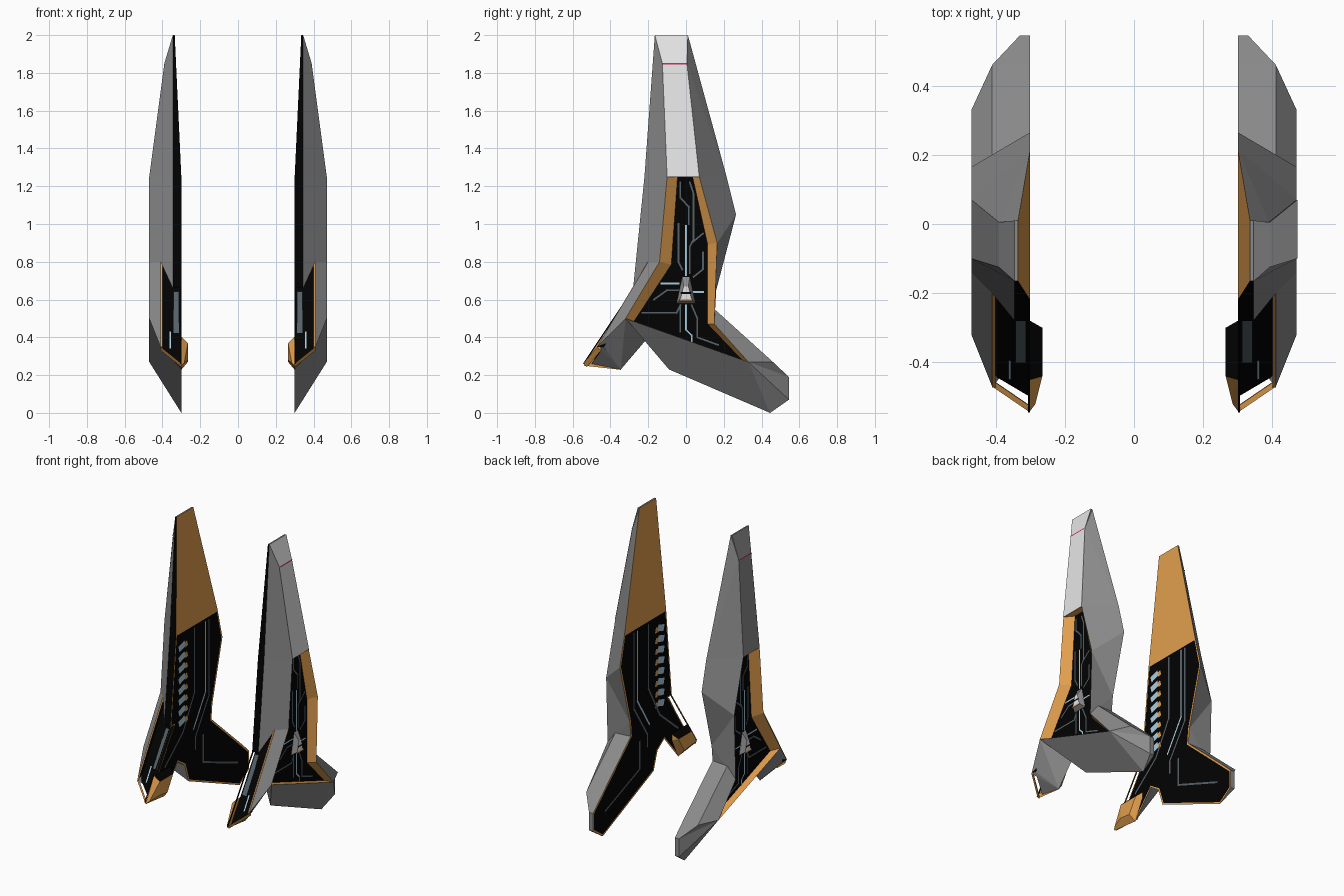
import bpy, bmesh, math
from mathutils import Vector

if "Cube" in bpy.data.objects:
    bpy.data.objects.remove(bpy.data.objects["Cube"])

COLOURS = {
    "mid_grey": (0.26, 0.26, 0.26), "light_grey": (0.78, 0.78, 0.78),
    "bronze": (0.75, 0.34, 0.075), "black": (0.0006, 0.0006, 0.0006),
    "pale_blue": (0.40, 0.62, 0.75), "dim_blue": (0.09, 0.12, 0.14),
    "pink": (0.60, 0.02, 0.09),
}
MATS = []
for n, c in COLOURS.items():
    m = bpy.data.materials.new(n)
    m.diffuse_color = (*c, 1)
    m.use_nodes = True
    m.node_tree.nodes["Principled BSDF"].inputs["Base Color"].default_value = m.diffuse_color
    MATS.append(m)
GREY, LIGHT, BRONZE, BLACK, BLUE, DIM, PINK = range(7)


def finish(name, bm, mirror=True):
    """Turn a bmesh into an object, mirrored across x = 0 unless told not to."""
    me = bpy.data.meshes.new(name)
    bm.to_mesh(me)
    bm.free()
    for m in MATS:
        me.materials.append(m)
    ob = bpy.data.objects.new(name, me)
    bpy.context.collection.objects.link(ob)
    if mirror:
        mod = ob.modifiers.new("mirror", 'MIRROR')
        mod.use_mirror_merge = False
    return ob


def hull(name, pts, rule):
    bm = bmesh.new()
    for p in pts:
        bm.verts.new(p)
    bmesh.ops.convex_hull(bm, input=bm.verts)
    bmesh.ops.recalc_face_normals(bm, faces=bm.faces)
    bm.normal_update()
    for f in bm.faces:
        f.material_index = rule(f)
    return finish(name, bm)


def bar(name, p, q, offsets, rule):
    """Thin straight bar: both end points repeated at each offset."""
    return hull(name, [Vector(e) + Vector(o) for e in (p, q) for o in offsets], rule)


def strips(name, x, side, paths, width=0.012):
    """Thin flat plates following (y, z) paths on a plane of constant x."""
    bm = bmesh.new()
    for mat, path, *w in paths:
        for p, q in zip(path, path[1:]):
            p, q = Vector(p), Vector(q)
            d = (q - p).normalized() * (w[0] if w else width) / 2
            n = Vector((-d.y, d.x))
            e = d if not w else d * 0
            quad = [p - e + n, p - e - n, q + e - n, q + e + n]
            if side < 0:
                quad.reverse()
            f = bm.faces.new([bm.verts.new((x + side * 0.003, v.x, v.y)) for v in quad])
            f.material_index = mat
    return finish(name, bm)


def plate(name, mat, pts, off, mirror=True):
    b = bmesh.new()
    f = b.faces.new([b.verts.new(Vector(p) + off) for p in pts])
    f.material_index = mat
    finish(name, b, mirror)


# Fin body: named corners of one half
V = {
    # front edge, inner and outer side
    "a0": (.335, -.165, 2), "a1": (.30, -.22, 1.25), "a2": (.30, -.28, .66),
    "b0": (.345, -.165, 2), "b1": (.345, -.22, 1.25), "b2": (.345, -.28, .66),
    # outer rim
    "c0": (.39, -.125, 1.85), "c1": (.47, -.10, 1.25), "c2": (.47, -.14, .80),
    "c3": (.47, -.32, .50), "d0": (.39, .005, 1.85), "d1": (.47, .07, 1.25),
    "d2": (.47, .165, .90), "d3": (.47, .15, .47), "d4": (.47, .33, .27),
    # back edge
    "g0": (.345, .01, 2), "e0": (.335, .01, 2), "e1": (.30, .215, 1.25),
    "e2": (.30, .265, 1.05), "e3": (.30, .16, .65), "e4": (.30, .15, .55),
    # back leg
    "m1": (.41, .15, .55), "m2": (.41, .46, .27), "f1": (.30, .46, .27),
    "f2": (.30, .545, .19), "f3": (.30, .545, .07), "k1": (.33, .545, .19),
    "k2": (.33, .545, .07), "g": (.30, .445, 0), "h": (.30, -.09, .23),
    "h2": (.30, -.13, .35), "h3": (.30, -.20, .40),
    # front arm, with its set-back front face (q, s)
    "n1": (.41, -.20, .80), "n2": (.41, -.47, .35), "u": (.30, -.345, .23),
    "q1": (.41, -.16, .80), "q2": (.41, -.435, .35), "s1": (.30, -.50, .26),
    "s2": (.30, -.24, .66),
}
TIP = (.30, -.545, .262)
# Recess floor, matched corner by corner to the outer rim
RIM = ["c1", "d1", "d2", "d3", "d4", "c3", "c2"]
FLOOR = [(-.045, 1.25), (.035, 1.25), (.115, .89), (.115, .47), (.295, .282),
         (-.275, .485), (-.078, .785)]
for i, (y, z) in enumerate(FLOOR):
    V["r%d" % i] = (.425, y, z)

FACES = {
    GREY: ["c1 b1 b0 c0", "c1 c2 n1 b2 b1", "c2 c3 n2 n1", "c3 h3 u", "c3 u n2",
           "n2 u q2", "q2 u s1", "c1 c0 d0 d1", "c0 b0 g0 d0",
           "d1 d0 e1", "d0 g0 e0", "d0 e0 e1", "d1 d2 e2 e1", "d2 d3 e3", "d2 e3 e2",
           "d3 e4 e3", "d3 m1 e4", "d3 d4 m2 m1", "m1 m2 f1 e4", "m2 f1 f2 k1",
           "k1 f2 f3 k2", "k2 f3 g", "d4 m2 k1", "d4 k1 k2", "d4 k2 g",
           "d4 g h c3", "c3 h h2", "c3 h2 h3", "a0 b0 g0 e0"],
    BLACK: ["b0 b1 a1 a0", "b1 b2 a2 a1", "n1 n2 q2 q1", "q1 q2 s1 s2",
            "n1 q1 s2 a2 b2", "r0 r1 r2 r3 r4 r5 r6"],
    BRONZE: ["a0 e0 e1 a1", "a1 e1 e2 e3 e4 f1 f2 f3 g h h2 h3 u s1 s2 a2"],
}
FACES[BRONZE] += ["%s %s r%d r%d" % (RIM[i], RIM[(i + 1) % 7], (i + 1) % 7, i) for i in range(7)]

bm = bmesh.new()
bv = {k: bm.verts.new(p) for k, p in V.items()}
inner = None
for mat, rows in FACES.items():
    for row in rows:
        f = bm.faces.new([bv[k] for k in row.split()])
        f.material_index = mat
        if row.startswith("a1 e1 e2"):
            inner = f
bmesh.ops.recalc_face_normals(bm, faces=bm.faces)
# black inner panel with a bronze border
bmesh.ops.inset_region(bm, faces=[inner], thickness=0.012, depth=0)
inner.material_index = BLACK
finish("fin_body", bm)

# Light upper panels, on the right fin only
for name, row in (("upper_panel", "c1 d1 d0 c0"), ("tip_panel", "c0 d0 g0 b0")):
    plate(name, LIGHT, [V[k] for k in row.split()], Vector((.002, 0, .0005)), False)

# Open frame in front of the arm: inner bar, tip bar, bronze outer edge
bar("arm_inner_bar", V["a2"], TIP, [(0, 0, 0), (.006, 0, 0), (0, .008, 0), (.006, .008, 0)],
    lambda f: BRONZE if f.normal.x < -.5 else BLACK)
bar("arm_tip_bar", V["n2"], TIP, [(0, 0, 0), (0, .018, 0), (0, .02, -.02)],
    lambda f: BRONZE)
bar("arm_outer_edge", V["n1"], V["n2"], [(0, -.002, 0), (-.009, -.002, 0), (0, .006, 0)],
    lambda f: BRONZE)

# Toe block on the inner side of the front arm
toe = [(.30, -.54, .25), (.30, -.45, .405), (.30, -.28, .40), (.30, -.28, .36),
       (.30, -.345, .228), (.285, -.52, .265), (.265, -.44, .28), (.265, -.44, .37),
       (.265, -.30, .37), (.265, -.36, .27)]
hull("toe_block", toe, lambda f: BLACK if f.normal.z > .55 and
     f.calc_center_median().y > -.44 else BRONZE)

# Raised hatch in the outer recess
hatch = [(.425, s * w, z) for s in (-1, 1) for w, z in ((.05, .58), (.02, .72))]
hatch += [(.455, s * w, z) for s in (-1, 1) for w, z in ((.03, .60), (.012, .67))]
hull("hatch", hatch, lambda f: LIGHT if f.normal.x > .9 else GREY)
strips("hatch_trim", .455, 1, [(BLACK, [(-.022, .635), (.022, .635)]),
                               (BRONZE, [(-.03, .598), (.03, .598)])], .01)

# Conduit lines on the recess floor
strips("outer_conduits", .425, 1, [
    (BLUE, [(0, .99), (0, .73)]),
    (BLUE, [(0, .57), (0, .44), (.03, .41), (.03, .38)]),
    (BLUE, [(-.13, .685), (-.04, .685)]),
    (BLUE, [(.04, .64), (.09, .64)]),
    (DIM, [(-.03, 1.22), (-.03, 1.14), (.015, 1.09), (.015, 1.0)]),
    (DIM, [(.02, 1.22), (.04, 1.16), (.04, .92), (.02, .88), (.02, .74)]),
    (DIM, [(.09, .95), (.03, .90)]),
    (DIM, [(-.04, 1.0), (-.04, .80), (-.02, .76)]),
    (DIM, [(-.17, .60), (-.10, .65), (-.04, .65)]),
    (DIM, [(-.23, .53), (-.05, .53), (-.03, .57)]),
    (DIM, [(.03, .57), (.06, .50), (.06, .40), (.17, .36)]),
    (DIM, [(-.03, .56), (-.03, .43)]),
    (DIM, [(.04, .72), (.09, .76), (.09, .85)]),
], .009)

# Conduit lines on the inner panel
strips("inner_conduits", .30, -1, [
    (DIM, [(-.03, 1.22), (-.03, .80), (-.15, .58), (-.34, .42)]),
    (DIM, [(.12, 1.22), (.12, .72), (-.02, .50), (-.02, .42)]),
    (DIM, [(.06, .48), (.06, .30), (.42, .16)]),
    (BLUE, [(.085, 1.22), (.085, .76), (-.04, .56)]),
], .012)

# Row of vent slots along the inner front edge: blue with a bronze end
slots = []
for i in range(8):
    z = 1.15 - i * .071
    slots += [(BLUE, [(-.195, z - .008), (-.13, z + .012)], .042),
              (BRONZE, [(-.13, z - .002), (-.105, z + .006)], .036)]
strips("vent_slots", .30, -1, slots)


# Small plates: bar and light on the arm face, seam across the tip panel
def arm(x, z):
    return (x, -.168 - (.80 - z) * .605, z)


out = Vector((0, -.85, .53)) * .004
plate("arm_bar", DIM, [arm(.312, .42), arm(.342, .42), arm(.342, .64), arm(.312, .64)], out)
plate("arm_light", BLUE, [arm(.355, .34), arm(.363, .34), arm(.363, .43), arm(.355, .43)], out)
plate("tip_seam", PINK, [(.391, -.125, 1.845), (.391, .005, 1.845),
                         (.39, .005, 1.852), (.39, -.125, 1.852)], Vector((.004, 0, 0)))
